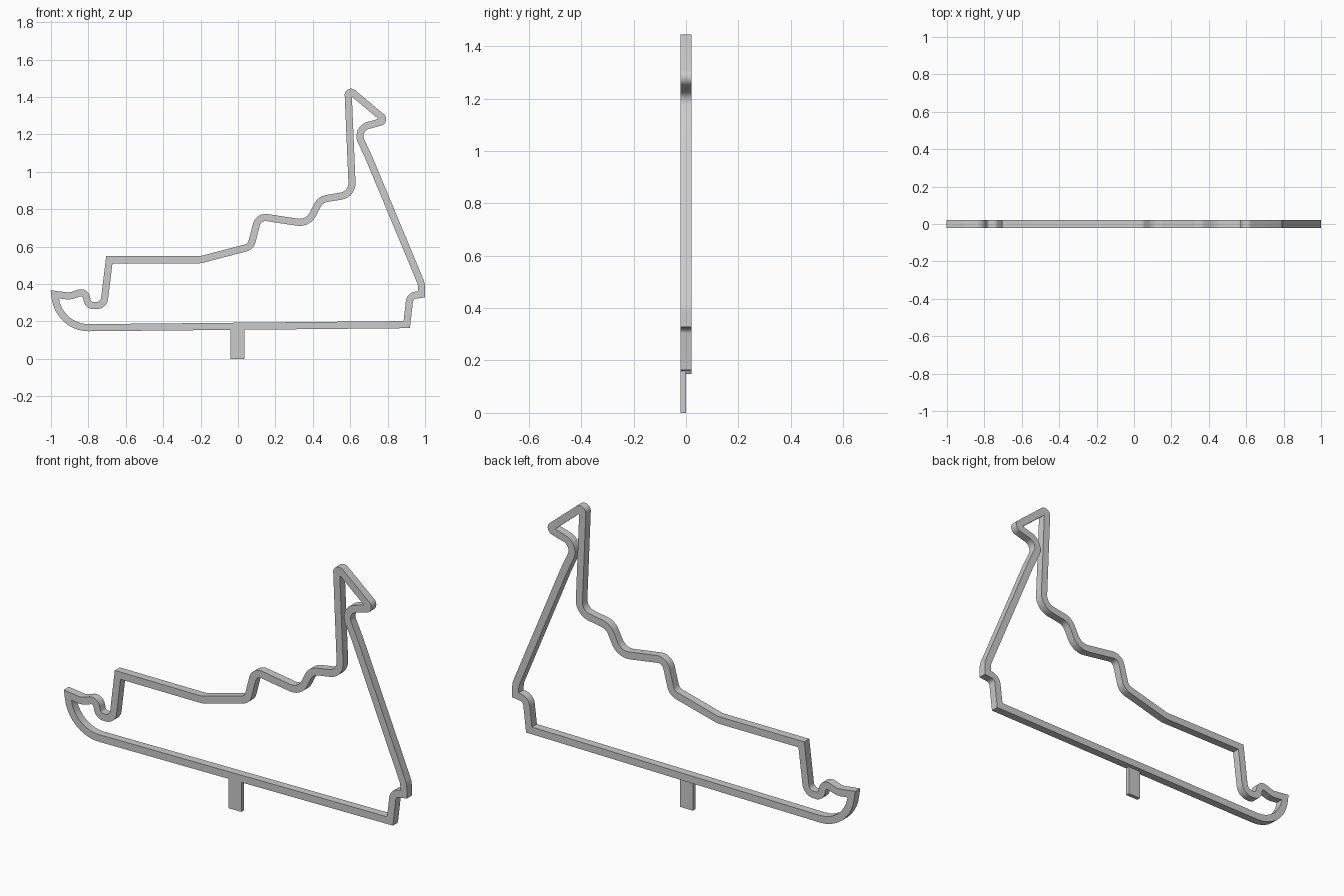
import bpy, bmesh
from math import tan, ceil, pi
from mathutils import Vector

cube = bpy.data.objects.get("Cube")
if cube:
    bpy.data.objects.remove(cube)

HALF_WIDTH, HALF_DEPTH = 0.019, 0.021

grey = bpy.data.materials.new("light grey")
grey.use_nodes = True
grey.diffuse_color = (0.6, 0.6, 0.6, 1)
grey.node_tree.nodes["Principled BSDF"].inputs["Base Color"].default_value = grey.diffuse_color

# Centre line of the loop: x, z, corner radius
CORNERS = [
    (0.902, 0.183, 0), (0.92, 0.337, 0.04), (0.981, 0.345, 0), (0.981, 0.40, 0.08),
    (0.70, 1.075, 0.15), (0.628, 1.229, 0.06), (0.79, 1.274, 0.015), (0.588, 1.444, 0.015),
    (0.612, 0.88, 0.07), (0.44, 0.852, 0.07), (0.375, 0.722, 0.08), (0.11, 0.762, 0.05),
    (0.068, 0.60, 0.05), (-0.20, 0.53, 0.05), (-0.688, 0.53, 0), (-0.718, 0.285, 0.045),
    (-0.80, 0.284, 0.035), (-0.818, 0.362, 0.03), (-0.90, 0.335, 0.08), (-0.98, 0.345, 0),
    (-0.955, 0.165, 0.18),
]


def rounded_path(corners):
    """Replace each corner of a closed polygon by a tangent arc."""
    path = []
    for i, (x, z, radius) in enumerate(corners):
        here = Vector((x, z))
        before = Vector(corners[i - 1][:2]) - here
        after = Vector(corners[(i + 1) % len(corners)][:2]) - here
        if not radius:
            path.append(here)
            continue
        a, b = before.normalized(), after.normalized()
        inner = a.angle(b)
        reach = radius / tan(inner / 2)
        centre = here + (a + b).normalized() * (radius ** 2 + reach ** 2) ** 0.5
        from_centre = (here + a * reach - centre).normalized()
        to_centre = (here + b * reach - centre).normalized()
        steps = max(3, ceil((pi - inner) / 0.15))
        for k in range(steps + 1):
            path.append(centre + from_centre.slerp(to_centre, k / steps) * radius)
    return path


def finish(bm, name):
    bmesh.ops.recalc_face_normals(bm, faces=bm.faces)
    mesh = bpy.data.meshes.new(name)
    bm.to_mesh(mesh)
    bm.free()
    mesh.materials.append(grey)
    obj = bpy.data.objects.new(name, mesh)
    bpy.context.collection.objects.link(obj)
    return obj


# Closed band with a rectangular section, mitred along the path
path = rounded_path(CORNERS)
bm = bmesh.new()
rings = []
for i, p in enumerate(path):
    d1 = (p - path[i - 1]).normalized()
    d2 = (path[(i + 1) % len(path)] - p).normalized()
    n1, n2 = Vector((-d1.y, d1.x)), Vector((-d2.y, d2.x))
    offset = (n1 + n2) * (HALF_WIDTH / (1 + n1.dot(n2)))
    ring = []
    for side, y in ((-1, -1), (1, -1), (1, 1), (-1, 1)):
        q = p + offset * side
        ring.append(bm.verts.new((q.x, y * HALF_DEPTH, q.y)))
    rings.append(ring)
for i, ring in enumerate(rings):
    last = rings[i - 1]
    for k in range(4):
        j = (k + 1) % 4
        bm.faces.new((last[k], last[j], ring[j], ring[k]))
loop = finish(bm, "track_loop")
bpy.context.view_layer.objects.active = loop
loop.select_set(True)
bpy.ops.object.shade_smooth_by_angle(angle=0.5)

# Half-depth foot, flush with the front of the band
bm = bmesh.new()
bmesh.ops.create_cube(bm, size=1)
bmesh.ops.scale(bm, vec=(0.074, HALF_DEPTH, 0.165), verts=bm.verts)
bmesh.ops.translate(bm, vec=(-0.003, -HALF_DEPTH / 2, 0.0825), verts=bm.verts)
finish(bm, "stand_foot")
